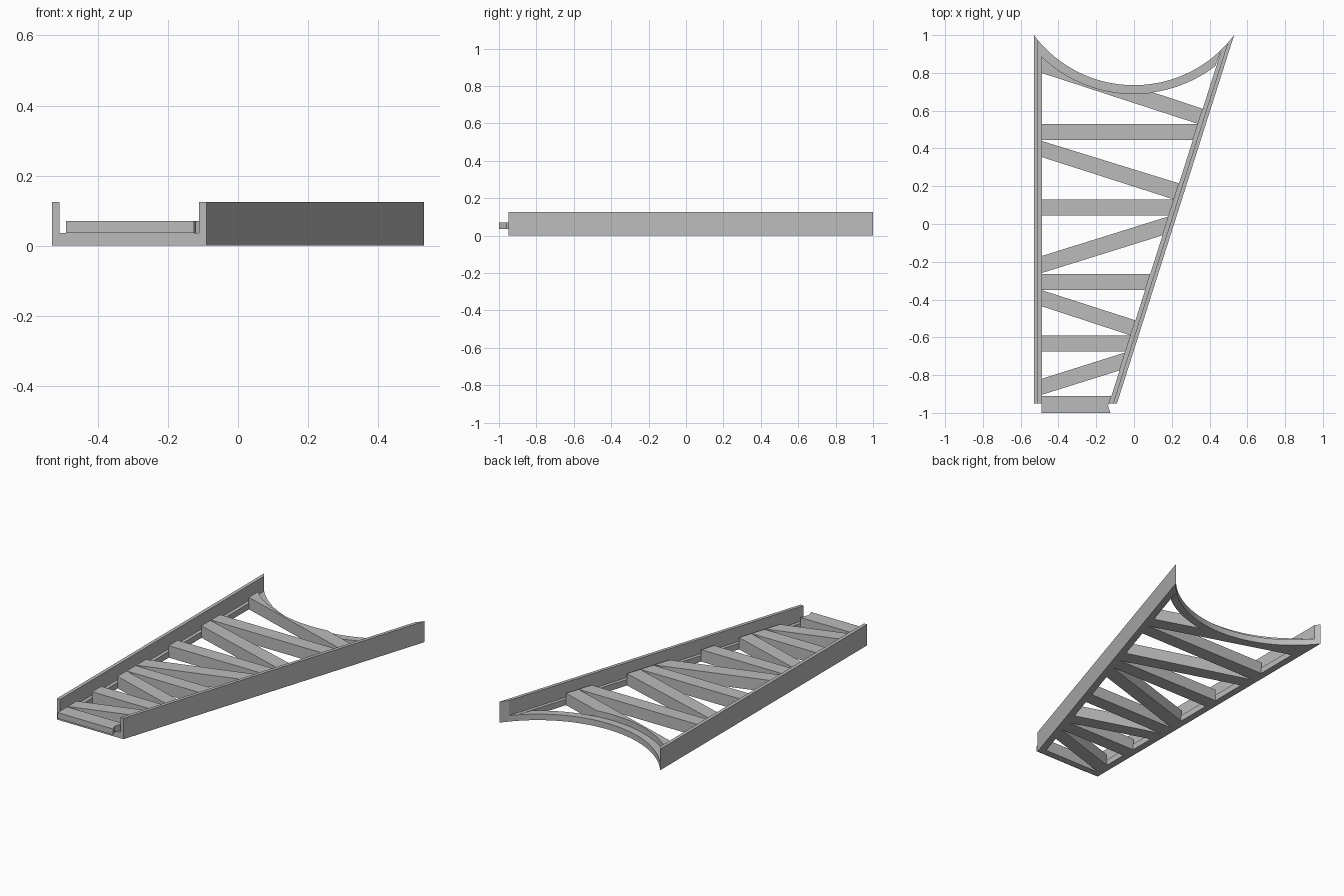
import bpy
import bmesh
import math

if "Cube" in bpy.data.objects:
    bpy.data.objects.remove(bpy.data.objects["Cube"])

# Single plain grey
grey = bpy.data.materials.new("light_grey")
grey.use_nodes = True
GREY = (0.5, 0.5, 0.5, 1)
grey.diffuse_color = GREY
grey.node_tree.nodes["Principled BSDF"].inputs["Base Color"].default_value = GREY

FRONT, LEFT, FLANGE_Z, BEAM_Z, WALL_Z = -0.95, -0.49, 0.036, 0.071, 0.125
ARC_Y, R_OUT, R_IN = 1.3975, 0.6625, 0.7075


def plate(name, outline, z0, z1):
    """Extrude a flat outline between two heights."""
    bm = bmesh.new()
    face = bm.faces.new([bm.verts.new((x, y, z0)) for x, y in outline])
    up = bmesh.ops.extrude_face_region(bm, geom=[face])["geom"]
    bmesh.ops.translate(bm, vec=(0, 0, z1 - z0),
                        verts=[v for v in up if isinstance(v, bmesh.types.BMVert)])
    bmesh.ops.recalc_face_normals(bm, faces=bm.faces)
    mesh = bpy.data.meshes.new(name)
    bm.to_mesh(mesh)
    bm.free()
    mesh.materials.append(grey)
    obj = bpy.data.objects.new(name, mesh)
    bpy.context.collection.objects.link(obj)
    return obj


def slant(y, inset=0.042):
    """X of the slanted rail at y, moved inwards by inset."""
    return -0.09 + 0.318 * (y - FRONT) - inset


def arc(x, radius):
    return ARC_Y - math.sqrt(radius ** 2 - x ** 2)


def slant_end(inset):
    """Point where a slanted rail line meets the back curve."""
    y = 1.0
    for _ in range(60):
        y = (y + arc(min(slant(y, inset), 0.6), R_OUT)) / 2
    return slant(y, inset), y


# Angle-section rails: a tall outer wall and a low inner flange
for part, a, b, top in (("wall", 0, 0.021, WALL_Z), ("flange", 0.021, 0.042, FLANGE_Z)):
    xa, xb = -0.53 + a, -0.53 + b
    plate("straight_rail_" + part,
          [(xa, FRONT), (xb, FRONT), (xb, arc(xb, R_OUT)), (xa, arc(xa, R_OUT))], 0, top)
    plate("slanted_rail_" + part,
          [(slant(FRONT, b), FRONT), (slant(FRONT, a), FRONT), slant_end(a), slant_end(b)], 0, top)

# Curved back strip between the rails
N = 40
x_end = slant_end(0.042)[0]
outer = [LEFT + (x_end - LEFT) * i / N for i in range(N + 1)]
x_in = 0.43
inner = [x_in + (LEFT - x_in) * i / N for i in range(N + 1)]
plate("curved_back_strip",
      [(x, arc(x, R_OUT)) for x in outer] + [(x, arc(x, R_IN)) for x in inner], 0, FLANGE_Z)

# Cross beams: low and high y at the straight rail, then at the slanted rail
beams = [
    (0.445, 0.53, 0.445, 0.53),
    (0.355, 0.44, 0.13, 0.215),
    (0.045, 0.13, 0.045, 0.13),
    (-0.26, -0.17, -0.06, 0.04),
    (-0.35, -0.265, -0.35, -0.265),
    (-0.435, -0.35, -0.59, -0.51),
    (-0.675, -0.59, -0.675, -0.59),
    (-0.905, -0.82, -0.775, -0.68),
    (FRONT, -0.91, FRONT, -0.91),
]
for i, (l0, l1, r0, r1) in enumerate(beams):
    plate(f"cross_beam_{i + 1}",
          [(LEFT, l0), (slant(r0), r0), (slant(r1), r1), (LEFT, l1)], 0, BEAM_Z)

# Rearmost beam, trimmed to the curved strip
trim = [0.1 + (LEFT - 0.1) * i / 20 for i in range(21)]
plate("rear_beam", [(LEFT, 0.80), (slant(0.53), 0.53), (slant(0.61), 0.61)]
      + [(x, arc(x, R_IN)) for x in trim], 0, BEAM_Z)

# Tongue that juts out in front
plate("front_tongue", [(LEFT, -1), (-0.125, -1), (-0.138, -0.96), (slant(FRONT), FRONT),
                       (LEFT, FRONT)], FLANGE_Z, BEAM_Z)
